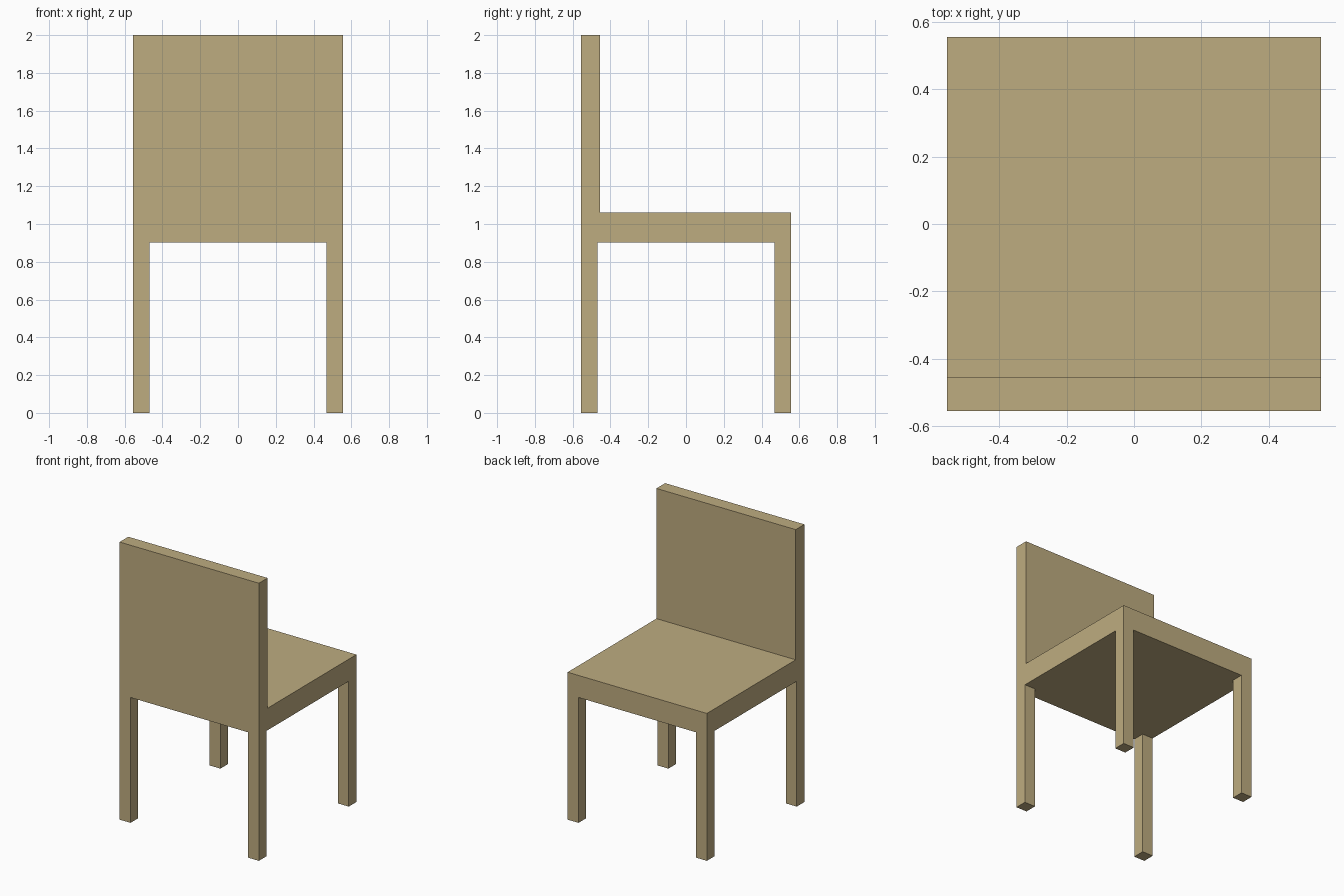
import bpy

if "Cube" in bpy.data.objects:
    bpy.data.objects.remove(bpy.data.objects["Cube"])

HALF = 0.555      # half width and half depth
LEG = 0.087       # leg thickness
SEAT_LOW, SEAT_TOP = 0.903, 1.062
BACK_Y = -0.456   # seat-side face of the backrest

wood = bpy.data.materials.new("tan_wood")
wood.diffuse_color = (0.515, 0.413, 0.216, 1)
wood.use_nodes = True
wood.node_tree.nodes["Principled BSDF"].inputs["Base Color"].default_value = wood.diffuse_color


def box(name, low, high):
    """Axis-aligned box between two corners."""
    centre = [(a + b) / 2 for a, b in zip(low, high)]
    bpy.ops.mesh.primitive_cube_add(size=1, location=centre)
    ob = bpy.context.object
    ob.name = name
    ob.scale = [b - a for a, b in zip(low, high)]
    bpy.ops.object.transform_apply(location=False, rotation=False, scale=True)
    ob.data.materials.append(wood)
    return ob


# Seat slab
box("seat", (-HALF, -HALF, SEAT_LOW), (HALF, HALF, SEAT_TOP))

# Backrest panel, standing on the seat edge
box("backrest", (-HALF, -HALF, SEAT_TOP), (HALF, BACK_Y, 2.0))

# Four square legs, flush with the seat corners
inner = HALF - LEG
for side, x in (("left", -HALF), ("right", inner)):
    for end, y in (("backrest_side", -HALF), ("open_side", inner)):
        box(f"{side}_{end}_leg", (x, y, 0), (x + LEG, y + LEG, SEAT_LOW))
